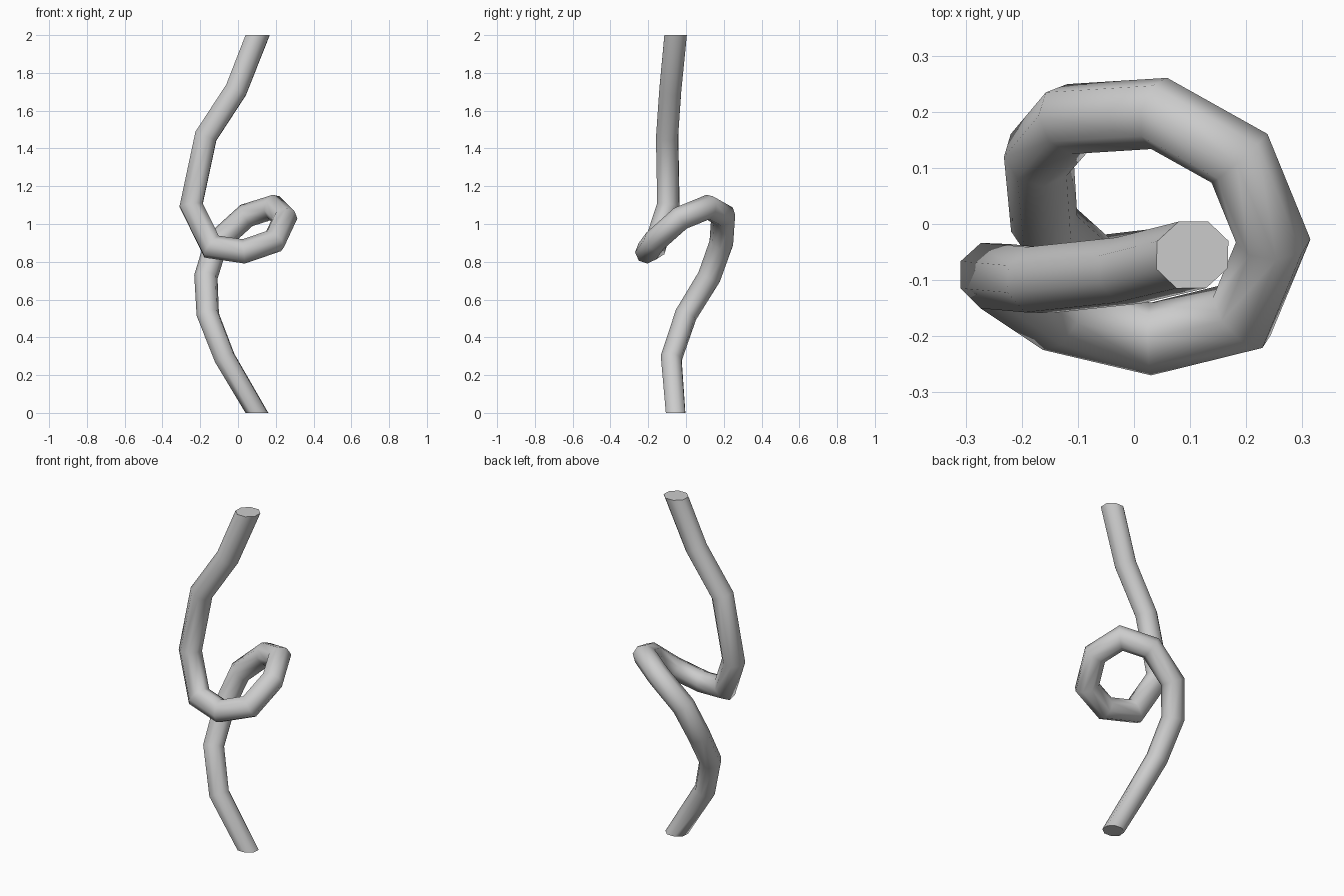
import bpy, bmesh, math
from mathutils import Vector

if "Cube" in bpy.data.objects:
    bpy.data.objects.remove(bpy.data.objects["Cube"])

SIDES = 8
# centre line of the looped tube, floor to top: x, y, z, radius
PATH = [
    (0.10, -0.055, 0.00, 0.055), (-0.07, -0.078, 0.29, 0.058),
    (-0.16, 0.00, 0.52, 0.060), (-0.17, 0.123, 0.72, 0.062),
    (-0.115, 0.187, 0.90, 0.063), (0.045, 0.197, 1.045, 0.063),
    (0.188, 0.117, 1.09, 0.063), (0.248, -0.03, 1.03, 0.063),
    (0.192, -0.165, 0.91, 0.063), (0.03, -0.205, 0.855, 0.063),
    (-0.14, -0.165, 0.88, 0.063), (-0.248, -0.093, 1.10, 0.063),
    (-0.17, -0.10, 1.465, 0.063), (-0.01, -0.083, 1.71, 0.063),
    (0.104, -0.055, 2.00, 0.064),
]
pts = [Vector(p[:3]) for p in PATH]
dirs = [(b - a).normalized() for a, b in zip(pts, pts[1:])]

bm = bmesh.new()
rings = []
side = Vector((0, 1, 0))
side = (side - dirs[0] * side.dot(dirs[0])).normalized()
for i, p in enumerate(pts):
    d = dirs[max(i - 1, 0)]
    if i > 1:
        side = dirs[i - 2].rotation_difference(d) @ side
    other = d.cross(side)
    # mitred joints, level cut ends
    n = Vector((0, 0, 1)) if i in (0, len(pts) - 1) else (d + dirs[i]).normalized()
    ring = []
    for k in range(SIDES):
        a = 2 * math.pi * (k + 0.4) / SIDES
        o = (side * math.cos(a) + other * math.sin(a)) * PATH[i][3]
        o -= d * (o.dot(n) / d.dot(n))
        ring.append(bm.verts.new(p + o))
    rings.append(ring)

# tube walls and end caps
for a, b in zip(rings, rings[1:]):
    for k in range(SIDES):
        j = (k + 1) % SIDES
        bm.faces.new((a[k], a[j], b[j], b[k]))
bm.faces.new(rings[0][::-1])
bm.faces.new(rings[-1])
bmesh.ops.recalc_face_normals(bm, faces=bm.faces)

mesh = bpy.data.meshes.new("looped_tube")
bm.to_mesh(mesh)
bm.free()
tube = bpy.data.objects.new("looped_tube", mesh)
bpy.context.collection.objects.link(tube)
bpy.context.view_layer.objects.active = tube
tube.select_set(True)
bpy.ops.object.shade_smooth_by_angle(angle=math.radians(60))
